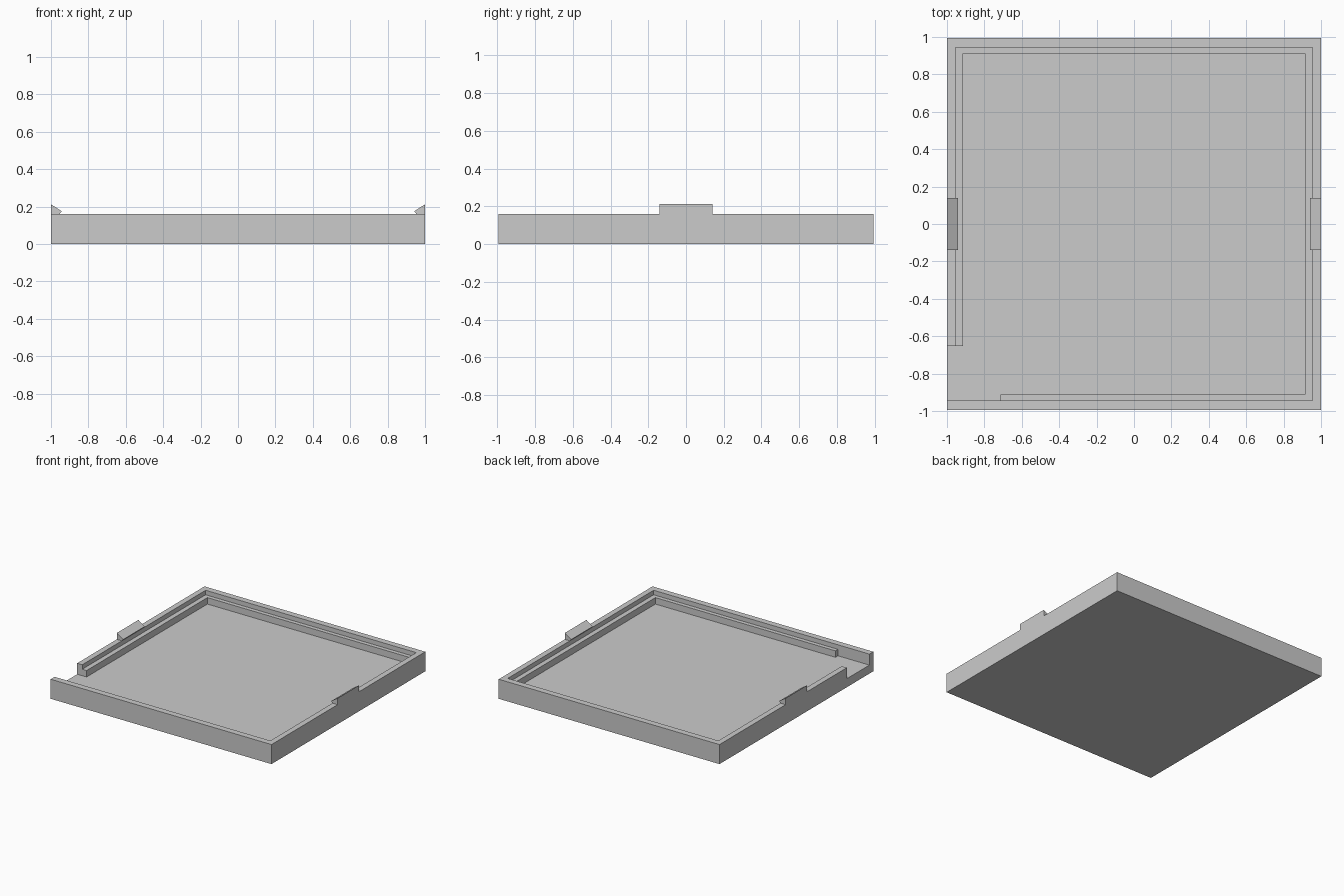
import bpy
import bmesh
from mathutils import Vector

cube = bpy.data.objects.get("Cube")
if cube:
    bpy.data.objects.remove(cube, do_unlink=True)

grey = bpy.data.materials.new("light_grey_plastic")
grey.use_nodes = True
grey.diffuse_color = (0.6, 0.6, 0.6, 1)
grey.node_tree.nodes["Principled BSDF"].inputs["Base Color"].default_value = grey.diffuse_color


def prism(name, outline, sweep):
    """Solid made by sweeping a closed 3D outline along a vector."""
    bm = bmesh.new()
    face = bm.faces.new([bm.verts.new(p) for p in outline])
    swept = bmesh.ops.extrude_face_region(bm, geom=[face], use_keep_orig=True)["geom"]
    verts = [v for v in swept if isinstance(v, bmesh.types.BMVert)]
    bmesh.ops.translate(bm, verts=verts, vec=Vector(sweep))
    bmesh.ops.recalc_face_normals(bm, faces=bm.faces)
    mesh = bpy.data.meshes.new(name)
    bm.to_mesh(mesh)
    bm.free()
    mesh.materials.append(grey)
    obj = bpy.data.objects.new(name, mesh)
    bpy.context.scene.collection.objects.link(obj)
    return obj


def slab(name, points, low, high):
    return prism(name, [(x, y, low) for x, y in points], (0, 0, high - low))


def rectangle(x, y):
    return [(-x, -y), (x, -y), (x, y), (-x, y)]


RIM, LEDGE, FLOOR, ABOVE = 0.16, 0.123, 0.07, 0.4
wall_x, wall_y = 0.954, 0.944
ledge_x, ledge_y = 0.915, 0.911

# Tray body
tray = slab("tray", rectangle(1, 0.995), 0, RIM)

# Recess down to the ledge
ledge_cutter = slab("ledge_cutter", rectangle(wall_x, wall_y), LEDGE, ABOVE)

# Recess down to the floor, running out through the corner opening
floor_outline = [
    (-1.1, -wall_y), (-0.715, -wall_y), (-0.715, -ledge_y), (ledge_x, -ledge_y),
    (ledge_x, ledge_y), (-ledge_x, ledge_y), (-ledge_x, -0.652), (-1.1, -0.652),
]
floor_cutter = slab("floor_cutter", floor_outline, FLOOR, ABOVE)

for cutter in (ledge_cutter, floor_cutter):
    cut = tray.modifiers.new(cutter.name, "BOOLEAN")
    cut.operation = "DIFFERENCE"
    cut.solver = "EXACT"
    cut.object = cutter
    cutter.hide_render = True
    cutter.hide_set(True)

# Snap clips on both side walls
clip_profile = [(1, RIM), (1, 0.212), (0.942, 0.174), (wall_x, RIM)]
for side, name in ((1, "left_clip"), (-1, "right_clip")):
    prism(name, [(side * x, -0.14, z) for x, z in clip_profile], (0, 0.28, 0))
